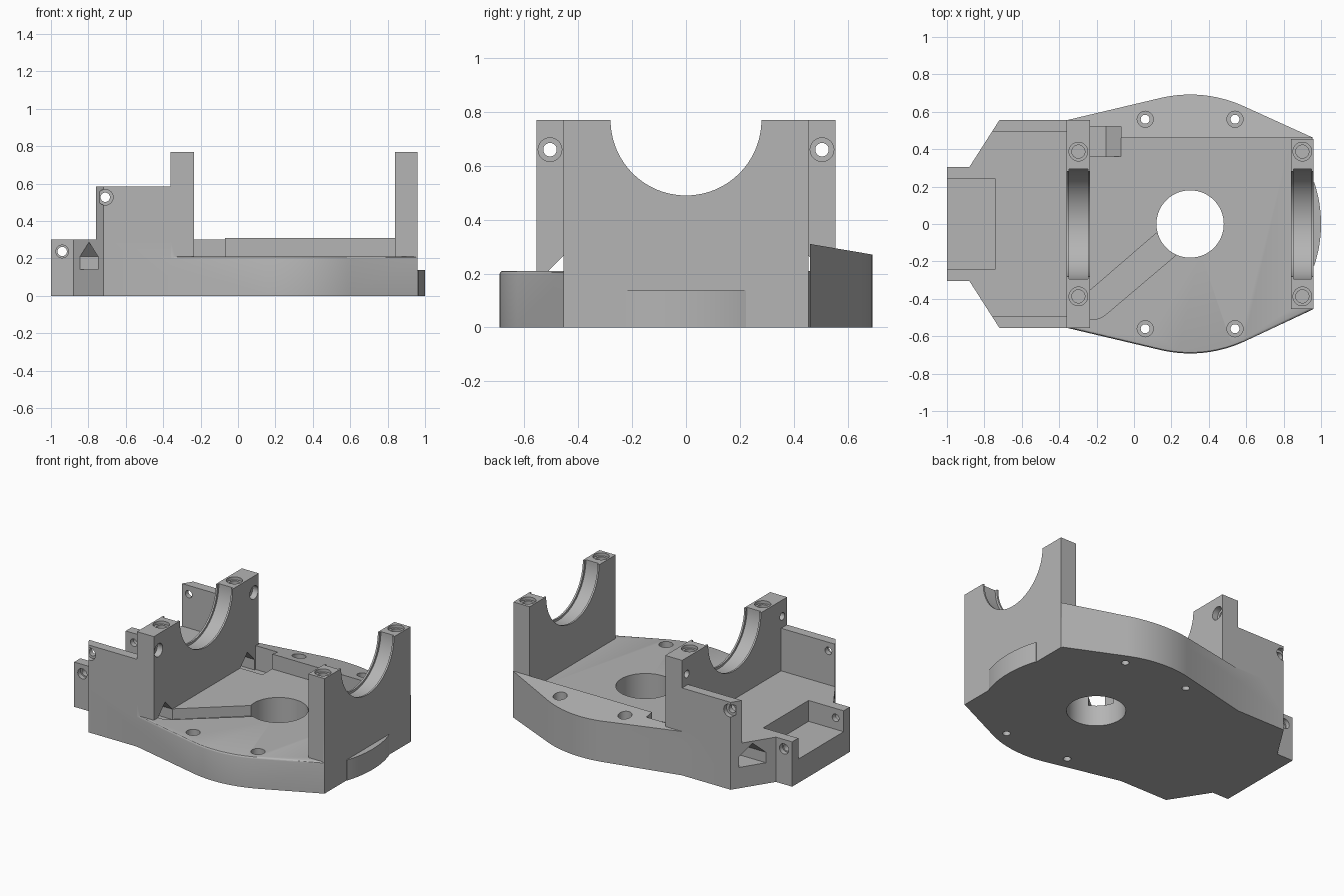
import bpy, bmesh, math

cube = bpy.data.objects.get("Cube")
if cube:
    bpy.data.objects.remove(cube, do_unlink=True)

grey = bpy.data.materials.new("plain grey")
grey.use_nodes = True
grey.diffuse_color = (0.46, 0.46, 0.46, 1)
grey.node_tree.nodes["Principled BSDF"].inputs["Base Color"].default_value = (0.46, 0.46, 0.46, 1)

PLACE = {"x": lambda u, v, w: (w, u, v),
         "y": lambda u, v, w: (u, w, v),
         "z": lambda u, v, w: (u, v, w)}


def prism(name, pts, a, b, axis="z", edit=None):
    """Extrude a flat outline from a to b along an axis."""
    bm = bmesh.new()
    low = [bm.verts.new(PLACE[axis](u, v, a)) for u, v in pts]
    top = [bm.verts.new(PLACE[axis](u, v, b)) for u, v in pts]
    bm.faces.new(low)
    bm.faces.new(top)
    for i in range(len(pts)):
        j = (i + 1) % len(pts)
        bm.faces.new((low[i], low[j], top[j], top[i]))
    bmesh.ops.recalc_face_normals(bm, faces=bm.faces)
    if edit:
        edit(bm)
    mesh = bpy.data.meshes.new(name)
    bm.to_mesh(mesh)
    bm.free()
    mesh.materials.append(grey)
    ob = bpy.data.objects.new(name, mesh)
    bpy.context.collection.objects.link(ob)
    return ob


def arc(cx, cy, r, start, end, n):
    return [(cx + r * math.cos(math.radians(start + (end - start) * i / n)),
             cy + r * math.sin(math.radians(start + (end - start) * i / n)))
            for i in range(n + 1)]


def rect(u0, u1, v0, v1):
    return [(u0, v0), (u1, v0), (u1, v1), (u0, v1)]


def rod(u, v, r, a, b, axis="z", n=32):
    return prism("cutter", arc(u, v, r, 0, 360 - 360 / n, n - 1), a, b, axis)


def combine(body, other, operation):
    mod = body.modifiers.new("combine", "BOOLEAN")
    mod.operation = operation
    mod.solver = "EXACT"
    mod.object = other
    bpy.context.view_layer.objects.active = body
    bpy.ops.object.modifier_apply(modifier=mod.name)
    bpy.data.objects.remove(other, do_unlink=True)


def round_front(bm):
    edges = [e for e in bm.edges if all(v.co.z > 0.2 and v.co.y < -0.44 for v in e.verts)]
    bmesh.ops.bevel(bm, geom=edges, offset=0.012, segments=3, affect="EDGES", profile=0.5)


def slope_top(bm):
    for v in bm.verts:
        if v.co.z > 0.2:
            v.co.z = 0.31 - 0.17 * (v.co.y - 0.46)


# Base plate: a disc with tangent flanks running to both saddles
CX, R = 0.30, 0.692
back_curve = arc(CX, 0, R, 64.6, 103.1, 24)
front_curve = arc(CX, 0, R, 256.9, 295.4, 24)
plate = ([(0.96, 0.455)] + back_curve + [(-0.36, 0.555), (-0.36, -0.555)]
         + front_curve + [(0.96, -0.455)])
body = prism("cradle_base", plate, 0, 0.21, edit=round_front)

additions = []
# Raised sloping back rim
additions.append(prism("back_rim", [(0.96, 0.46)] + back_curve + [(-0.36, 0.555), (-0.36, 0.46)],
                       0, 0.31, edit=slope_top))
# Low end housing with chamfered corners
half = [(-1, 0.305), (-0.88, 0.305), (-0.72, 0.555), (-0.3, 0.555)]
additions.append(prism("end_housing", half + [(x, -y) for x, y in reversed(half)], 0, 0.30))
# Tall side walls of the housing
for s in (-1, 1):
    wall = [(-0.76, 0.4925), (-0.72, 0.555), (-0.3, 0.555), (-0.3, 0.4925)]
    additions.append(prism("side_wall", [(x, s * y) for x, y in wall], 0.1, 0.585))
# Bearing saddles
additions.append(prism("inner_saddle", rect(-0.36, -0.235, -0.555, 0.555), 0, 0.77))
additions.append(prism("outer_saddle", rect(0.84, 0.96, -0.455, 0.455), 0, 0.77))
# Shallow round bump on the outer end
additions.append(prism("end_bump", [(0.9, 0.22)] + arc(CX, 0, 0.7, 18.5, -18.5, 20)
                       + [(0.9, -0.22)], 0, 0.137))
for part in additions:
    combine(body, part, "UNION")

cuts = []
# Half-round seats with a recessed band, and screw holes in the saddle tops
for x0, x1 in ((-0.36, -0.235), (0.84, 0.96)):
    mid = (x0 + x1) / 2
    cuts.append(rod(0, 0.77, 0.28, x0 - 0.05, x1 + 0.05, "x", 96))
    cuts.append(rod(0, 0.77, 0.295, x0 + 0.012, x1 - 0.012, "x", 96))
    for s in (-1, 1):
        cuts.append(rod(mid, s * 0.387, 0.035, 0.55, 0.9))
        cuts.append(rod(mid, s * 0.387, 0.05, 0.75, 0.9))

# Main bore and plate bolt holes
cuts.append(rod(CX, 0, 0.18, -0.1, 0.5, n=72))
for x in (0.06, 0.54):
    for y in (-0.56, 0.56):
        cuts.append(rod(x, y, 0.024, -0.1, 0.5))
        cuts.append(rod(x, y, 0.043, 0.1, 0.5))

# Roofed cable tunnels and the cross holes on each side
for s in (-1, 1):
    house = [(0.36, 0.14), (0.51, 0.14), (0.51, 0.21), (0.435, 0.287), (0.36, 0.21)]
    cuts.append(prism("cutter", [(s * y, z) for y, z in house], -1.1, -0.22, "x"))
    cuts.append(rod(s * 0.505, 0.66, 0.025, -0.5, -0.1, "x"))
    cuts.append(rod(s * 0.505, 0.66, 0.044, -0.275, -0.1, "x"))
    for x, z, y_out in ((-0.71, 0.527, 0.555), (-0.94, 0.237, 0.305)):
        cuts.append(rod(x, z, 0.025, s * (y_out - 0.1), s * (y_out + 0.1), "y"))
        cuts.append(rod(x, z, 0.042 if z > 0.4 else 0.034,
                        s * (y_out - 0.03), s * (y_out + 0.1), "y"))

# Ramped notch where the back tunnel comes out
notch = [(-0.235, 0.14), (-0.15, 0.14), (-0.07, 0.21), (-0.07, 0.4), (-0.235, 0.4)]
cuts.append(prism("cutter", notch, 0.36, 0.52, "y"))
# Diagonal cable channel from the bore to the front tunnel
channel = [(0.3, -0.05), (0.22, -0.17), (-0.14, -0.475), (-0.17, -0.498), (-0.2, -0.508),
           (-0.235, -0.51), (-0.235, -0.355), (0.13, -0.04)]
cuts.append(prism("cutter", channel, 0.14, 0.3))
# Open pocket in the low end
cuts.append(prism("cutter", rect(-1.1, -0.74, -0.24, 0.24), 0.16, 0.4))
for cutter in cuts:
    combine(body, cutter, "DIFFERENCE")

# Smooth the curved surfaces, keep the machined edges crisp
bpy.ops.object.select_all(action="DESELECT")
body.select_set(True)
bpy.context.view_layer.objects.active = body
bpy.ops.object.shade_smooth_by_angle(angle=math.radians(30))
